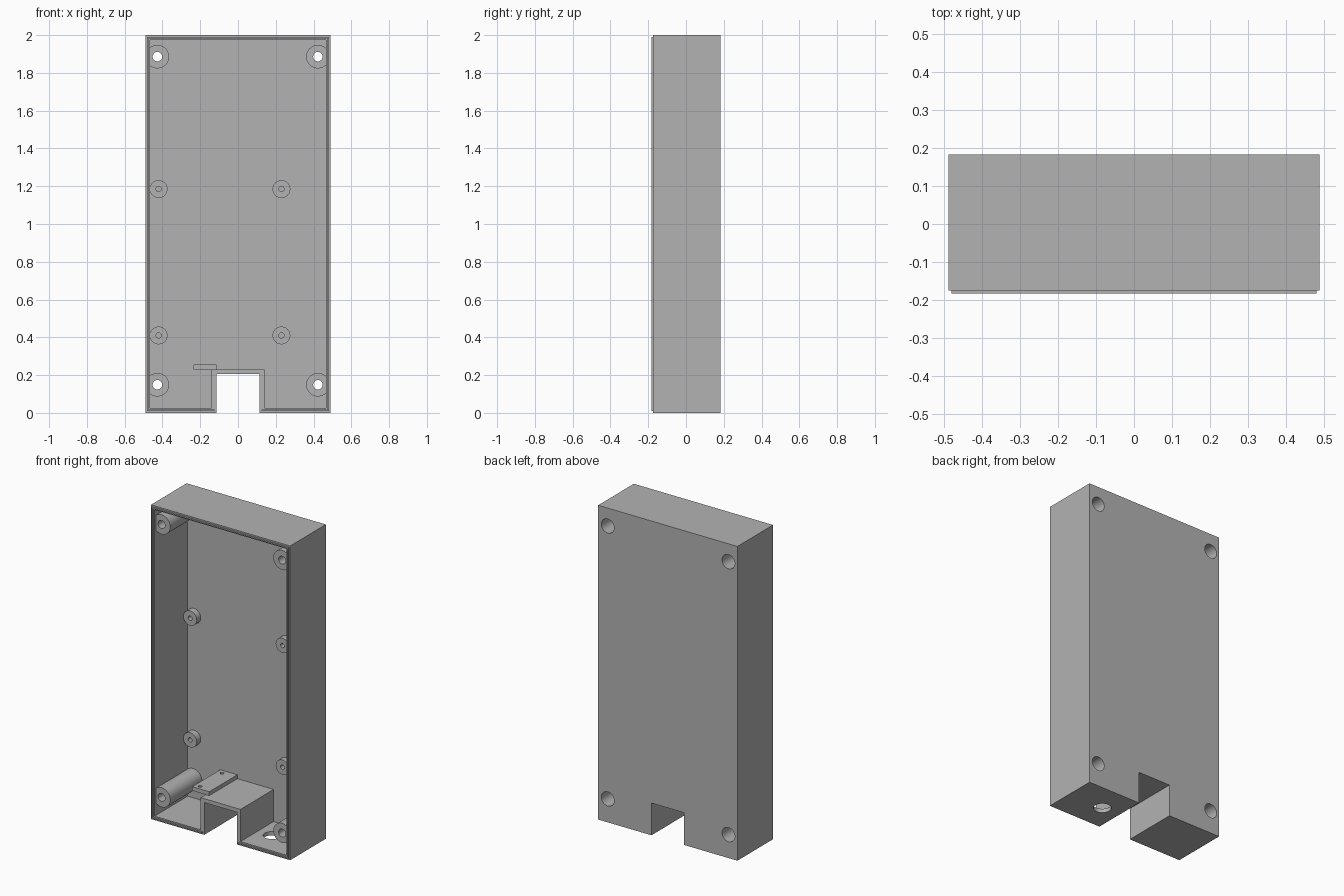
import bpy
import bmesh
import math
from mathutils import Matrix

cube = bpy.data.objects.get("Cube")
if cube:
    bpy.data.objects.remove(cube, do_unlink=True)

gray = bpy.data.materials.new("plain gray")
gray.use_nodes = True
COLOR = (0.45, 0.45, 0.45, 1)
gray.diffuse_color = COLOR
gray.node_tree.nodes["Principled BSDF"].inputs["Base Color"].default_value = COLOR

W, H = 0.49, 2.0              # half width, height
RIM, BACK = -0.175, 0.183     # front rim and back face
T = 0.025                     # wall thickness
FLOOR = BACK - T              # inside of the back panel
NX, NZ = 0.115, 0.205         # cable notch half width, height


def finish(bm, name):
    bmesh.ops.recalc_face_normals(bm, faces=bm.faces)
    mesh = bpy.data.meshes.new(name)
    bm.to_mesh(mesh)
    bm.free()
    mesh.materials.append(gray)
    ob = bpy.data.objects.new(name, mesh)
    bpy.context.collection.objects.link(ob)
    return ob


def prism(name, outline, y0, y1):
    """Extrude an (x, z) outline along y."""
    bm = bmesh.new()
    face = bm.faces.new([bm.verts.new((x, y0, z)) for x, z in outline])
    res = bmesh.ops.extrude_face_region(bm, geom=[face])
    verts = [g for g in res["geom"] if isinstance(g, bmesh.types.BMVert)]
    bmesh.ops.translate(bm, verts=verts, vec=(0, y1 - y0, 0))
    return finish(bm, name)


def rod(name, center, r, length, axis="Y", sides=40):
    bm = bmesh.new()
    rot = Matrix.Rotation(math.pi / 2, 4, "X") if axis == "Y" else Matrix()
    bmesh.ops.create_cone(bm, cap_ends=True, segments=sides, radius1=r, radius2=r,
                          depth=length, matrix=Matrix.Translation(center) @ rot)
    return finish(bm, name)


def rod_y(name, x, z, r, y0, y1):
    return rod(name, (x, (y0 + y1) / 2, z), r, y1 - y0)


def combine(target, tool, operation):
    mod = target.modifiers.new("combine", "BOOLEAN")
    mod.operation, mod.solver, mod.object = operation, "EXACT", tool
    bpy.context.view_layer.objects.active = target
    bpy.ops.object.modifier_apply(modifier=mod.name)
    bpy.data.objects.remove(tool, do_unlink=True)


def notched(inset):
    """Case outline with the bottom notch, moved inward by inset."""
    w, n = W - inset, NX + inset
    return [(-w, inset), (-n, inset), (-n, NZ + inset), (n, NZ + inset),
            (n, inset), (w, inset), (w, H - inset), (-w, H - inset)]


# Hollow tray with a notch in the bottom edge
case = prism("case", notched(0), RIM, BACK)
combine(case, prism("cavity", notched(T), RIM - 0.1, FLOOR), "DIFFERENCE")

corner_spots = [(x, z) for x in (-0.427, 0.423) for z in (0.149, 1.886)]
board_spots = [(x, z) for x in (-0.42, 0.23) for z in (0.41, 1.185)]

# Corner screw posts and short board standoffs
for x, z in corner_spots:
    combine(case, rod_y("corner_post", x, z, 0.0622, -0.16, FLOOR + 0.01), "UNION")
for x, z in board_spots:
    combine(case, rod_y("standoff", x, z, 0.047, FLOOR - 0.04, FLOOR + 0.01), "UNION")

# Screw holes, deep counterbores from the back, blind standoff holes
for x, z in corner_spots:
    combine(case, rod_y("screw_hole", x, z, 0.025, -0.3, 0.3), "DIFFERENCE")
    combine(case, rod_y("counterbore", x, z, 0.045, -0.04, 0.3), "DIFFERENCE")
for x, z in board_spots:
    combine(case, rod_y("pilot_hole", x, z, 0.014, FLOOR - 0.1, FLOOR), "DIFFERENCE")

# Round opening in the bottom wall
combine(case, rod("bottom_opening", (0.24, 0, 0), 0.052, 0.1, "Z"), "DIFFERENCE")

# Mounting tab beside the notch roof, with two holes
z0 = NZ + T
tab = prism("mounting_tab", [(-0.235, z0), (-NX, z0), (-NX, z0 + T), (-0.235, z0 + T)],
            -0.125, FLOOR)
for y in (-0.095, 0.125):
    combine(tab, rod("tab_hole", (-0.2, y, z0), 0.012, 0.2, "Z", 24), "DIFFERENCE")


# Locating lip on the rim, open at the notch
def lip_path(d):
    w = W - d
    return [(-NX - 0.01, d), (-w, d), (-w, H - d), (w, H - d), (w, d), (NX + 0.01, d)]


lip = prism("rim_lip", lip_path(0.009) + lip_path(0.017)[::-1], -0.183, RIM + 0.002)

for ob in (case, tab, lip):
    bpy.ops.object.select_all(action="DESELECT")
    ob.select_set(True)
    bpy.context.view_layer.objects.active = ob
    bpy.ops.object.shade_smooth_by_angle(angle=math.radians(30))
